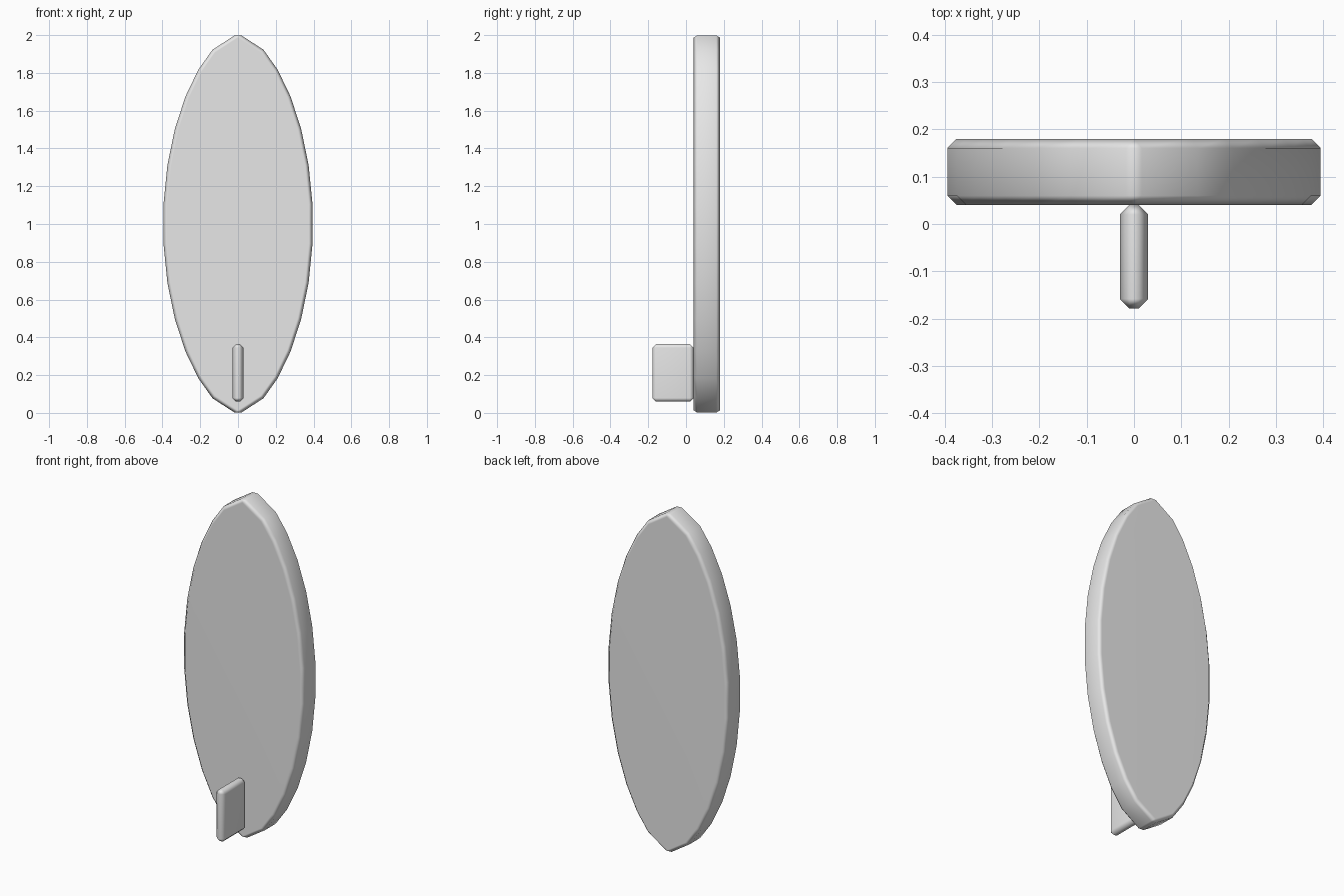
import bpy
import bmesh
from math import sin, cos, radians
from mathutils import Matrix, Vector

cube = bpy.data.objects.get("Cube")
if cube:
    bpy.data.objects.remove(cube, do_unlink=True)

grey = bpy.data.materials.new("light_grey")
grey.use_nodes = True
grey.diffuse_color = (0.8, 0.8, 0.8, 1)
grey.node_tree.nodes["Principled BSDF"].inputs["Base Color"].default_value = (0.8, 0.8, 0.8, 1)


def finish(name, bm):
    """Turn a bmesh into a smooth object with chamfered edges."""
    bmesh.ops.recalc_face_normals(bm, faces=bm.faces)
    mesh = bpy.data.meshes.new(name)
    bm.to_mesh(mesh)
    bm.free()
    mesh.materials.append(grey)
    for face in mesh.polygons:
        face.use_smooth = True
    obj = bpy.data.objects.new(name, mesh)
    bpy.context.collection.objects.link(obj)
    bevel = obj.modifiers.new("chamfer", "BEVEL")
    bevel.width = 0.02
    bevel.segments = 1
    bevel.limit_method = "ANGLE"
    bevel.angle_limit = radians(35)
    obj.modifiers.new("flat_caps", "WEIGHTED_NORMAL")


# Board: pointed oval outline, extruded through its thickness
half_width, half_height, front_y, back_y = 0.397, 1.01, 0.04, 0.18
angles = [0] + list(range(24, 157, 12)) + [180]
side = [(half_width * sin(radians(a)) ** 1.2, 1 + half_height * cos(radians(a)))
        for a in angles[1:-1]]
outline = ([(0, 1 + half_height)] + side + [(0, 1 - half_height)]
           + [(-x, z) for x, z in reversed(side)])
bm = bmesh.new()
cap = bm.faces.new([bm.verts.new((x, front_y, z)) for x, z in outline])
extruded = bmesh.ops.extrude_face_region(bm, geom=[cap], use_keep_orig=True)
bmesh.ops.translate(bm, vec=(0, back_y - front_y, 0),
                    verts=[v for v in extruded["geom"] if isinstance(v, bmesh.types.BMVert)])
finish("board", bm)

# Fin: thin chamfered block standing off the front near the lower tip
bm = bmesh.new()
bmesh.ops.create_cube(bm, size=1, matrix=Matrix.LocRotScale(
    Vector((0, -0.069, 0.212)), None, Vector((0.06, 0.218, 0.306))))
finish("fin", bm)
